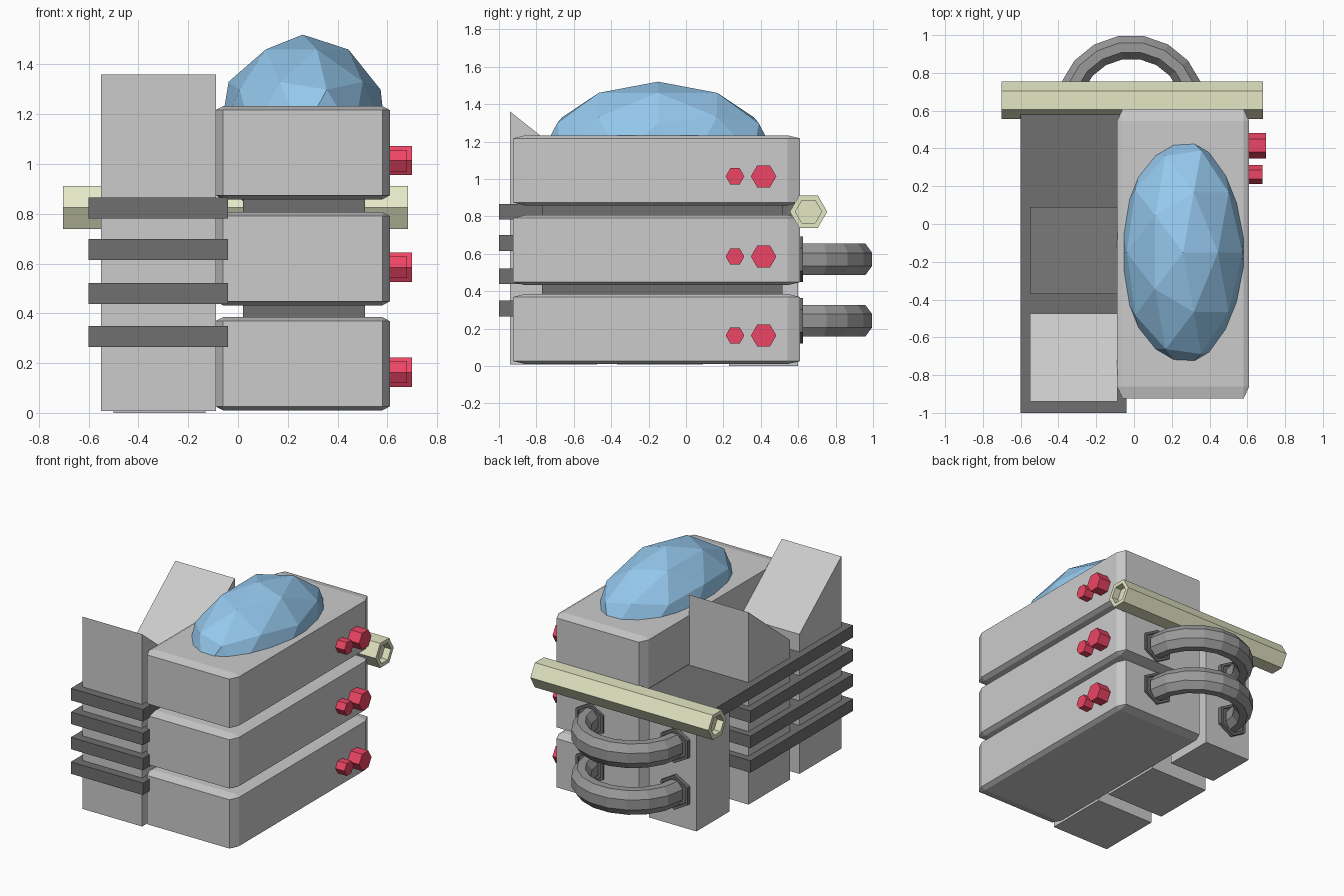
import bpy, bmesh
from math import sin, cos, pi
from mathutils import Matrix, Vector

if "Cube" in bpy.data.objects:
    bpy.data.objects.remove(bpy.data.objects["Cube"])


def material(name, rgb):
    m = bpy.data.materials.new(name)
    m.diffuse_color = (*rgb, 1)
    m.use_nodes = True
    m.node_tree.nodes["Principled BSDF"].inputs["Base Color"].default_value = m.diffuse_color
    return m


RED = material("red", (0.85, 0.06, 0.13))
BLUE = material("blue", (0.30, 0.58, 0.85))
OLIVE = material("olive", (0.78, 0.80, 0.56))
DARK = material("dark_grey", (0.16, 0.16, 0.16))


def finish(name, bm, mat=None):
    bmesh.ops.recalc_face_normals(bm, faces=bm.faces)
    me = bpy.data.meshes.new(name)
    bm.to_mesh(me)
    bm.free()
    ob = bpy.data.objects.new(name, me)
    bpy.context.collection.objects.link(ob)
    if mat:
        me.materials.append(mat)
    return ob


def box(name, xr, yr, zr, mat=None, bevel=0):
    """Box from ranges; the bevel is made on a unit cube so it stretches with it."""
    bm = bmesh.new()
    bmesh.ops.create_cube(bm, size=1)
    if bevel:
        bmesh.ops.bevel(bm, geom=bm.edges[:], offset=bevel, segments=1, affect='EDGES')
    size = [r[1] - r[0] for r in (xr, yr, zr)]
    mid = [(r[1] + r[0]) / 2 for r in (xr, yr, zr)]
    bmesh.ops.scale(bm, vec=size, verts=bm.verts)
    bmesh.ops.translate(bm, vec=mid, verts=bm.verts)
    return finish(name, bm, mat)


def extrude_x(name, profile, x0, x1, mat=None):
    """Solid from a (y, z) profile stretched along x."""
    bm = bmesh.new()
    f = bm.faces.new([bm.verts.new((x0, y, z)) for y, z in profile])
    r = bmesh.ops.extrude_face_region(bm, geom=[f], use_keep_orig=True)
    vs = [g for g in r["geom"] if isinstance(g, bmesh.types.BMVert)]
    bmesh.ops.translate(bm, vec=(x1 - x0, 0, 0), verts=vs)
    return finish(name, bm, mat)


def hexagon(name, axis, mid, radius, length, mat=None, rim=0, depth=0):
    """Six-sided bar along x or y, with optional recessed ends."""
    bm = bmesh.new()
    bmesh.ops.create_cone(bm, cap_ends=True, segments=6, radius1=radius,
                          radius2=radius, depth=length)
    if rim:
        for f in [f for f in bm.faces if len(f.verts) == 6]:
            n = f.normal.copy()
            bmesh.ops.inset_individual(bm, faces=[f], thickness=rim)
            g = bmesh.ops.extrude_discrete_faces(bm, faces=[f])["faces"][0]
            bmesh.ops.translate(bm, vec=-n * depth, verts=g.verts)
    rot = Matrix.Rotation(pi / 2, 4, 'Y' if axis == 'x' else 'X')
    bm.transform(Matrix.Translation(mid) @ rot)
    return finish(name, bm, mat)


# Three stacked bevelled housings around an inner core
for i, z in enumerate((0.01, 0.432, 0.858)):
    box(f"housing_{i + 1}", (-0.09, 0.61), (-0.925, 0.61), (z, z + 0.375), bevel=0.043)
box("inner_core", (0.02, 0.51), (-0.77, 0.515), (0.1, 1.1), DARK)

# Low-poly dome on top
bm = bmesh.new()
bmesh.ops.create_icosphere(bm, subdivisions=2, radius=1)
bm.transform(Matrix.Translation((0.26, -0.15, 1.12)) @ Matrix.Diagonal((0.35, 0.633, 0.4, 1)))
finish("dome", bm, BLUE)

# Side columns: two with slanted tops facing each other, one short at the back
low, high = 0.99, 1.36
extrude_x("front_column", [(-0.94, 0.008), (-0.475, 0.008), (-0.475, low), (-0.94, high)],
          -0.55, -0.088)
extrude_x("middle_column", [(-0.37, 0.008), (0.09, 0.008), (0.09, high), (-0.37, low)],
          -0.55, -0.088)
box("back_column", (-0.5, -0.13), (0.23, 0.598), (0, 0.82))

# Fins clamping the columns; the top one reaches the back
for i, z in enumerate((0.265, 0.438, 0.615, 0.782)):
    box(f"fin_{i + 1}", (-0.6, -0.04), (-1.0, 0.58 if i == 3 else 0.14), (z, z + 0.084), DARK)

# Hexagonal cross bar with recessed ends
hexagon("cross_bar", 'x', (-0.01, 0.655, 0.825), 0.1, 1.385, OLIVE, rim=0.03, depth=0.05)

# Pairs of hexagonal buttons on each housing
for i, z in enumerate((0.163, 0.585, 1.014)):
    hexagon(f"large_button_{i + 1}", 'x', (0.64, 0.415, z), 0.068, 0.12, RED)
    hexagon(f"small_button_{i + 1}", 'x', (0.625, 0.262, z), 0.05, 0.11, RED)


def handle(name, z, cx=-0.015, cy=0.62, rx=0.33, ry=0.318, steps=9):
    """Half loop with a tall octagonal section."""
    bm = bmesh.new()
    rings = []
    for i in range(steps + 1):
        a = pi * i / steps
        out = Vector((cos(a), sin(a), 0))
        mid = Vector((cx + rx * cos(a), cy + ry * sin(a), z))
        ring = []
        for k in range(8):
            b = pi / 8 + k * pi / 4
            ring.append(bm.verts.new(mid + out * 0.068 * cos(b) + Vector((0, 0, 0.092 * sin(b)))))
        rings.append(ring)
    for p, q in zip(rings, rings[1:]):
        for k in range(8):
            bm.faces.new((p[k], p[(k + 1) % 8], q[(k + 1) % 8], q[k]))
    bm.faces.new(rings[0])
    bm.faces.new(rings[-1])
    return finish(name, bm, material(name + "_grey", (0.32, 0.32, 0.32)))


# Two rear handles with hexagonal foot plates
for i, z in enumerate((0.242, 0.57)):
    handle(f"handle_{i + 1}", z)
    for side, x in (("left", -0.345), ("right", 0.315)):
        hexagon(f"handle_plate_{side}_{i + 1}", 'y', (x, 0.605, z), 0.122, 0.04, DARK,
                rim=0.02, depth=0.012)
